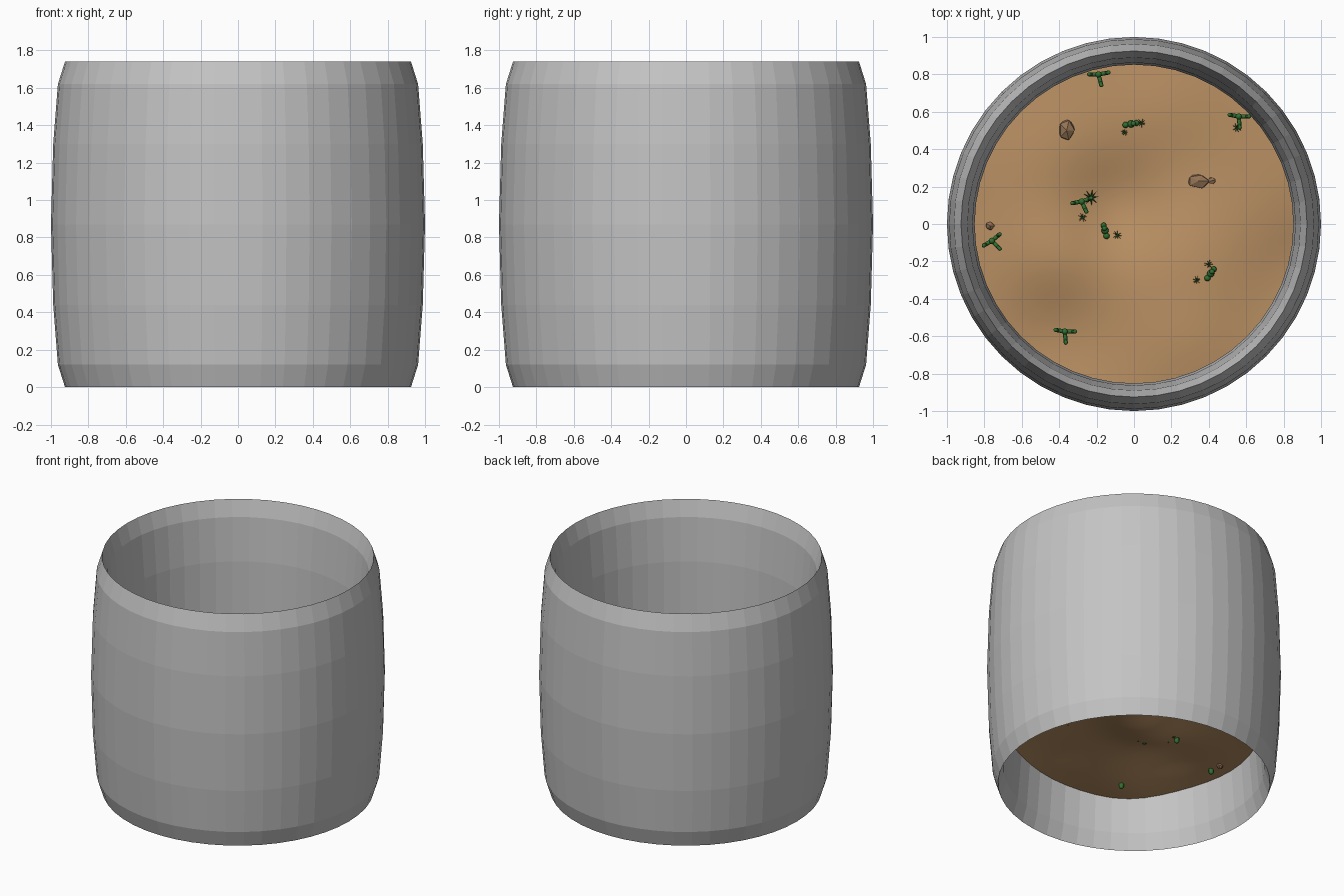
import bpy, bmesh, math, random
from mathutils import Vector, Matrix

random.seed(4)
cube = bpy.data.objects.get("Cube")
if cube:
    bpy.data.objects.remove(cube, do_unlink=True)


def material(name, rgb):
    m = bpy.data.materials.new(name)
    m.use_nodes = True
    m.diffuse_color = (*rgb, 1)
    m.node_tree.nodes["Principled BSDF"].inputs["Base Color"].default_value = (*rgb, 1)
    return m


GREY = material("pot grey", (0.55, 0.55, 0.55))
SAND = material("sand", (0.49, 0.28, 0.125))
ROCK = material("rock brown", (0.29, 0.17, 0.09))
GREEN = material("cactus green", (0.03, 0.16, 0.03))
GRASS = material("grass green", (0.03, 0.12, 0.02))


def finish(bm, name, mat, smooth=False):
    mesh = bpy.data.meshes.new(name)
    for f in bm.faces:
        f.smooth = smooth
    bm.to_mesh(mesh)
    bm.free()
    mesh.materials.append(mat)
    ob = bpy.data.objects.new(name, mesh)
    bpy.context.collection.objects.link(ob)
    return ob


def lathe(bm, rings, steps, closed):
    """Rings of (radius, height) joined into a round surface."""
    rows = []
    for r, z in rings:
        rows.append([bm.verts.new((r * math.cos(a), r * math.sin(a), z))
                     for a in (math.tau * i / steps for i in range(steps))])
    pairs = list(zip(rows, rows[1:]))
    if closed:
        pairs.append((rows[-1], rows[0]))
    for a, b in pairs:
        for i in range(steps):
            j = (i + 1) % steps
            bm.faces.new((a[i], a[j], b[j], b[i]))
    return rows


# Open barrel: bulging outside, waisted inside, meeting at sharp rims
H = 1.74
heights = [0, 0.12, 0.44, H / 2, H - 0.44, H - 0.12, H]
outer = [0.925, 0.963, 0.988, 1.0, 0.988, 0.963, 0.925]
inner = [0.89, 0.863, 0.852, 0.863, 0.89]
bm = bmesh.new()
profile = list(zip(outer, heights)) + list(zip(inner, heights[5:0:-1]))
lathe(bm, profile, 48, True)
bmesh.ops.recalc_face_normals(bm, faces=bm.faces)
finish(bm, "barrel_wall", GREY)

# Dunes as soft bumps: x, y, height, spread
BUMPS = [(-0.1, 0.1, -0.07, 0.19), (-0.42, -0.18, 0.06, 0.2),
         (0.3, -0.2, 0.05, 0.25), (0.15, 0.62, 0.03, 0.2),
         (0.95, -0.25, -0.07, 0.22), (-0.45, -0.62, -0.04, 0.22),
         (0.3, -0.65, 0.04, 0.2), (-0.5, 0.35, 0.04, 0.25)]


def ground(x, y):
    return 0.41 + sum(h * math.exp(-((x - a) ** 2 + (y - b) ** 2) / (2 * s * s))
                      for a, b, h, s in BUMPS)


# Sand floor
bm = bmesh.new()
rows = lathe(bm, [(0.87 * i / 24, 0) for i in range(1, 25)], 64, False)
centre = bm.verts.new((0, 0, 0))
for i in range(64):
    bm.faces.new((centre, rows[0][i], rows[0][(i + 1) % 64]))
for v in bm.verts:
    v.co.z = ground(v.co.x, v.co.y)
bmesh.ops.recalc_face_normals(bm, faces=bm.faces)
if centre.normal.z < 0:
    bmesh.ops.reverse_faces(bm, faces=bm.faces)
finish(bm, "sand_floor", SAND, True)


def tube(bm, points, r):
    """Round-ended limb along a path."""
    pts = [Vector(p) for p in points]
    for p in pts:
        bmesh.ops.create_icosphere(bm, subdivisions=2, radius=r,
                                   matrix=Matrix.Translation(p))
    for a, b in zip(pts, pts[1:]):
        d = b - a
        turn = d.to_track_quat("Z", "Y").to_matrix().to_4x4()
        bmesh.ops.create_cone(bm, segments=8, radius1=r, radius2=r, depth=d.length,
                              matrix=Matrix.Translation((a + b) / 2) @ turn)


def place(ob, x, y, angle=0):
    ob.location = (x, y, ground(x, y))
    ob.rotation_euler.z = math.radians(angle)


# Branched cacti: trunk with three bent arms
def cactus(name, x, y, angle, size=1):
    bm = bmesh.new()
    tube(bm, [(0, 0, -0.02), (0, 0, 0.13)], 0.017)
    for a, reach, base in ((0, 0.055, 0.05), (170, 0.05, 0.07), (275, 0.06, 0.04)):
        c, s = math.cos(math.radians(a)), math.sin(math.radians(a))
        path = [(0, 0, base), (c * reach * 0.8, s * reach * 0.8, base + 0.005),
                (c * reach, s * reach, base + 0.045)]
        tube(bm, path, 0.011)
    bmesh.ops.scale(bm, vec=(size,) * 3, verts=bm.verts)
    place(finish(bm, name, GREEN, True), x, y, angle)


for i, spot in enumerate([(-0.19, 0.80, 10), (0.56, 0.575, 0), (-0.28, 0.12, 20),
                          (-0.76, -0.09, 40), (-0.37, -0.575, 0)]):
    cactus(f"branched_cactus_{i + 1}", *spot)


# Beaded cacti: clusters of round pads
def beads(name, x, y, angle):
    bm = bmesh.new()
    for dx, dz, r in ((-0.03, 0.015, 0.017), (0, 0.02, 0.02), (0.028, 0.018, 0.016),
                      (0.012, 0.045, 0.014)):
        bmesh.ops.create_icosphere(bm, subdivisions=2, radius=r,
                                   matrix=Matrix.Translation((dx, 0, dz)))
    place(finish(bm, name, GREEN, True), x, y, angle)


for i, spot in enumerate([(-0.015, 0.535, 10), (-0.155, -0.035, 105), (0.41, -0.265, 55)]):
    beads(f"beaded_cactus_{i + 1}", *spot)


# Spiky grass tufts
def tuft(name, x, y, size):
    bm = bmesh.new()
    for k in range(9):
        a = math.tau * k / 9 + random.uniform(-0.2, 0.2)
        d = Vector((math.cos(a), math.sin(a), random.uniform(0.4, 1.2))) * size
        turn = d.to_track_quat("Z", "Y").to_matrix().to_4x4()
        bmesh.ops.create_cone(bm, cap_ends=True, segments=4, radius1=size * 0.14,
                              radius2=0, depth=d.length,
                              matrix=Matrix.Translation(d / 2) @ turn)
    place(finish(bm, name, GRASS), x, y)


for i, spot in enumerate([(0.04, 0.54, 0.025), (-0.05, 0.49, 0.022), (-0.23, 0.14, 0.045),
                          (-0.275, 0.035, 0.025), (-0.09, -0.06, 0.025), (0.4, -0.215, 0.025),
                          (0.335, -0.3, 0.023), (0.55, 0.515, 0.028)]):
    tuft(f"grass_tuft_{i + 1}", *spot)


# Faceted rocks
def rock(name, x, y, sx, sy, sz):
    bm = bmesh.new()
    bmesh.ops.create_icosphere(bm, subdivisions=1, radius=1)
    for v in bm.verts:
        v.co *= random.uniform(0.85, 1.1)
    bmesh.ops.scale(bm, vec=(sx, sy, sz), verts=bm.verts)
    place(finish(bm, name, ROCK), x, y)


for i, spot in enumerate([(-0.36, 0.5, 0.045, 0.063, 0.045), (0.345, 0.23, 0.06, 0.042, 0.04),
                          (0.415, 0.232, 0.023, 0.022, 0.02), (-0.77, -0.01, 0.026, 0.024, 0.022)]):
    rock(f"rock_{i + 1}", *spot)
